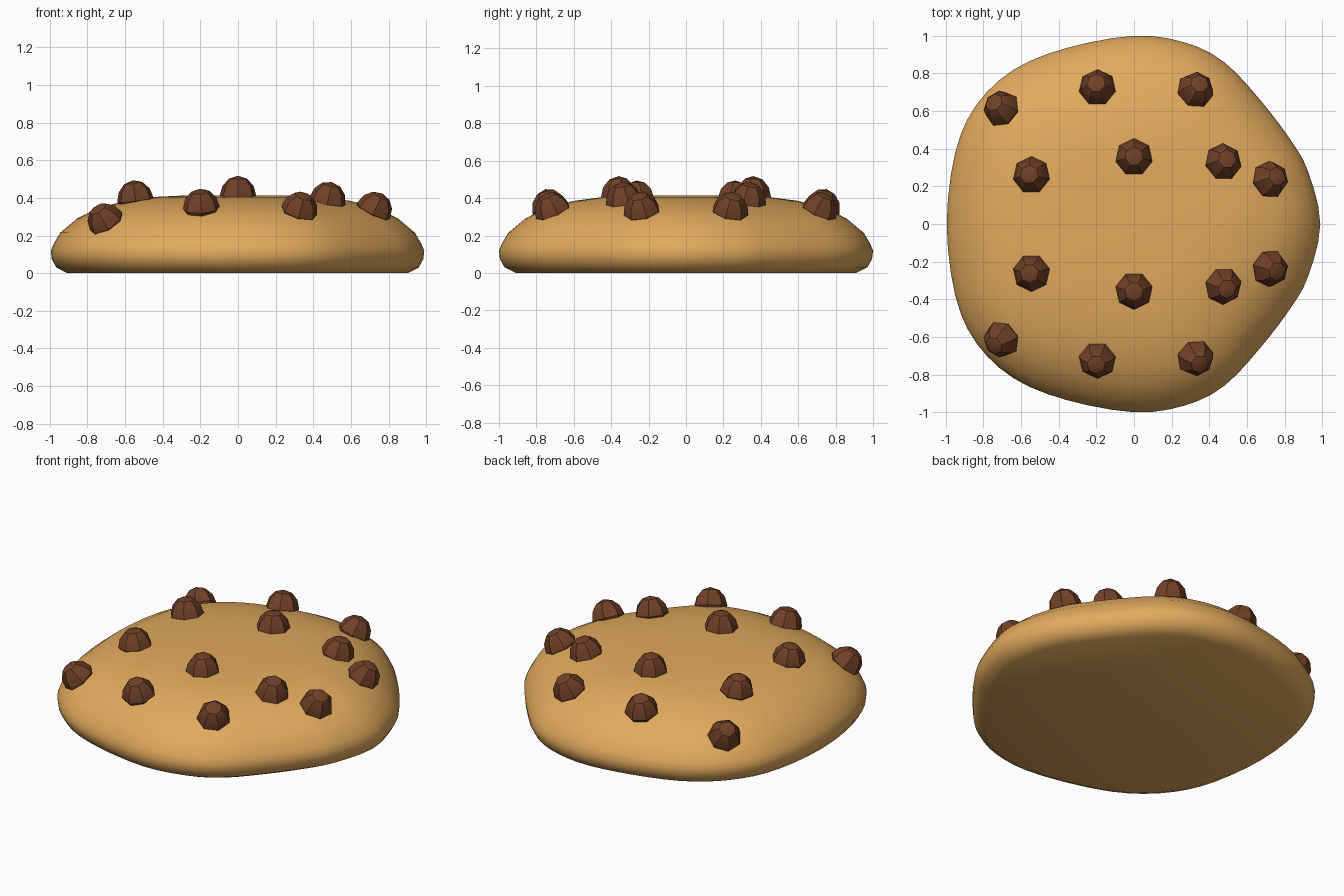
import bpy
import bmesh
import math
from mathutils import Vector, Matrix
from mathutils.bvhtree import BVHTree

if "Cube" in bpy.data.objects:
    bpy.data.objects.remove(bpy.data.objects["Cube"])


def make_material(name, rgb):
    mat = bpy.data.materials.new(name)
    mat.use_nodes = True
    color = (*rgb, 1)
    mat.diffuse_color = color
    mat.node_tree.nodes["Principled BSDF"].inputs["Base Color"].default_value = color
    return mat


def finish(bm, name, mat, sharp_angle):
    bmesh.ops.recalc_face_normals(bm, faces=bm.faces)
    mesh = bpy.data.meshes.new(name)
    bm.to_mesh(mesh)
    mesh.shade_smooth()
    mesh.set_sharp_from_angle(angle=math.radians(sharp_angle))
    mesh.materials.append(mat)
    obj = bpy.data.objects.new(name, mesh)
    bpy.context.collection.objects.link(obj)
    return obj


def smooth_loop(points, steps):
    """Closed Catmull-Rom curve through the points."""
    n, out = len(points), []
    for i in range(n):
        a, b, c, d = (Vector(points[(i + k) % n]) for k in (-1, 0, 1, 2))
        for s in range(steps):
            t = s / steps
            out.append(0.5 * (2 * b + (c - a) * t + (2 * a - 5 * b + 4 * c - d) * t ** 2
                              + (3 * b - a - 3 * c + d) * t ** 3))
    return out


dough = make_material("baked dough", (0.76, 0.40, 0.11))
chocolate = make_material("chocolate", (0.165, 0.052, 0.021))

# Cookie outline, half of it mirrored across y
half = [(0.925, 0.28), (0.83, 0.45), (0.67, 0.66), (0.48, 0.86), (0.27, 0.965),
        (0, 1), (-0.36, 0.935), (-0.64, 0.82), (-0.84, 0.63), (-0.95, 0.38)]
outline = [(0.99, 0)] + half + [(-0.995, 0)] + [(x, -y) for x, y in reversed(half)]
loop = smooth_loop(outline, 3)

# Cookie body: scaled copies of the outline, stacked from base to crown
profile = [(0.91, 0), (0.97, 0.03), (0.995, 0.075), (1, 0.12), (0.985, 0.155),
           (0.95, 0.215), (0.86, 0.29), (0.76, 0.342), (0.6, 0.385),
           (0.45, 0.405), (0.27, 0.414)]
bm = bmesh.new()
rings = [[bm.verts.new((p.x * s, p.y * s, z)) for p in loop] for s, z in profile]
count = len(loop)
for low, high in zip(rings, rings[1:]):
    for i in range(count):
        j = (i + 1) % count
        bm.faces.new((low[i], low[j], high[j], high[i]))
bm.faces.new(rings[0][::-1])
bm.faces.new(rings[-1])
bmesh.ops.recalc_face_normals(bm, faces=bm.faces)
surface = BVHTree.FromBMesh(bm)
finish(bm, "cookie_body", dough, 45)
bm.free()

# Chocolate chips: seven-sided domes standing on the dough, mirrored across y
dome = [(0.085, -0.03), (0.1, 0), (0.085, 0.053), (0.05, 0.092)]
spots = [(-0.70, 0.61), (-0.195, 0.725), (0.325, 0.71), (-0.545, 0.26),
         (0, 0.355), (0.475, 0.33), (0.72, 0.235)]
for number, (x, y) in enumerate(spots, 1):
    point, normal, _, _ = surface.ray_cast(Vector((x, y, 1)), Vector((0, 0, -1)))
    tilt = Vector((0, 0, 1)).rotation_difference(normal).to_matrix().to_4x4()
    for side in (1, -1):
        bm = bmesh.new()
        levels = []
        for r, z in dome:
            angles = [math.tau * k / 7 + math.pi / 2 for k in range(7)]
            levels.append([bm.verts.new((r * math.cos(a), r * math.sin(a), z)) for a in angles])
        for low, high in zip(levels, levels[1:]):
            for k in range(7):
                m = (k + 1) % 7
                bm.faces.new((low[k], low[m], high[m], high[k]))
        tip = bm.verts.new((0, 0, 0.108))
        for k in range(7):
            bm.faces.new((levels[-1][k], levels[-1][(k + 1) % 7], tip))
        bm.faces.new(levels[0][::-1])
        place = Matrix.Scale(side, 4, (0, 1, 0)) @ Matrix.Translation(point) @ tilt
        bmesh.ops.transform(bm, matrix=place, verts=bm.verts)
        finish(bm, f"chocolate_chip_{'back' if side > 0 else 'front'}_{number}", chocolate, 30)
        bm.free()
